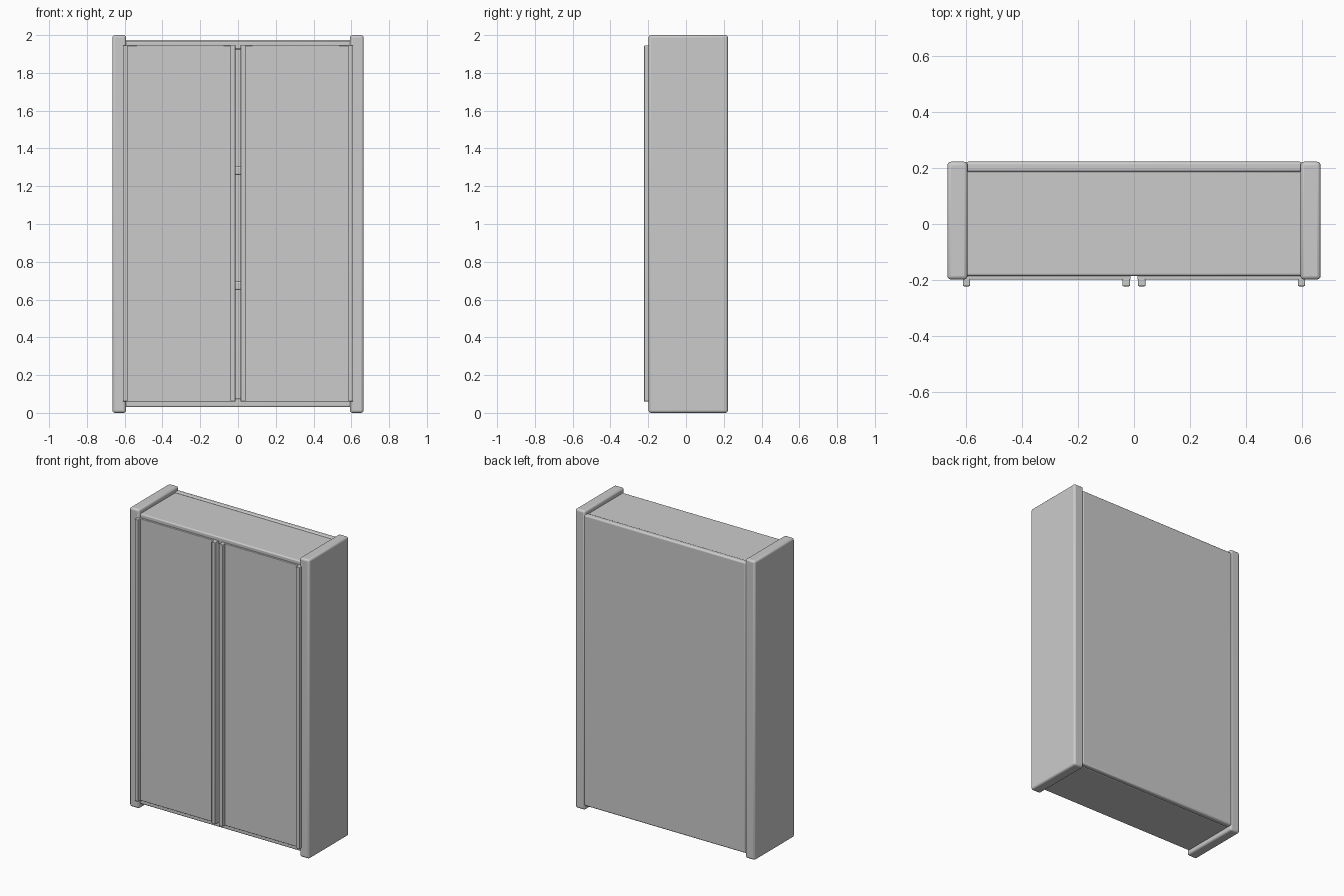
import bpy

if "Cube" in bpy.data.objects:
    bpy.data.objects.remove(bpy.data.objects["Cube"], do_unlink=True)

GREY = (0.6, 0.6, 0.6, 1)
grey = bpy.data.materials.new("cabinet grey")
grey.use_nodes = True
grey.diffuse_color = GREY
grey.node_tree.nodes["Principled BSDF"].inputs["Base Color"].default_value = GREY


def board(name, xs, ys, zs, bevel, segments=3):
    """Box between the given limits with rounded edges."""
    spans = (xs, ys, zs)
    bpy.ops.mesh.primitive_cube_add(size=1, location=[(a + b) / 2 for a, b in spans])
    ob = bpy.context.object
    ob.name = name
    ob.scale = [b - a for a, b in spans]
    bpy.ops.object.transform_apply(location=False, rotation=False, scale=True)
    ob.data.materials.append(grey)
    mod = ob.modifiers.new("rounded edges", "BEVEL")
    mod.width, mod.segments = bevel, segments
    bpy.ops.object.shade_smooth_by_angle()
    return ob


def span(side, a, b):
    return tuple(sorted((side * a, side * b)))


# Carcass: back, top, bottom and inner shelves
INNER = (-0.6, 0.6)
DEPTH = (-0.185, 0.19)
board("back_panel", INNER, (0.185, 0.222), (0.03, 1.975), 0.01)
for name, z in (("bottom_board", 0.03), ("lower_shelf", 0.65),
                ("upper_shelf", 1.26), ("top_board", 1.925)):
    board(name, INNER, DEPTH, (z, z + 0.045), 0.008)

# Mirrored sides, doors and raised door trims
for label, s in (("left", 1), ("right", -1)):
    board(label + "_side_panel", span(s, 0.593, 0.665), (-0.198, 0.222), (0, 2), 0.013)
    board(label + "_door", span(s, 0.012, 0.598), (-0.198, -0.183), (0.06, 1.945), 0.003)
    board(label + "_outer_trim", span(s, 0.584, 0.61), (-0.222, -0.19), (0.06, 1.945), 0.004)
    board(label + "_inner_trim", span(s, 0.014, 0.041), (-0.222, -0.19), (0.06, 1.945), 0.004)
